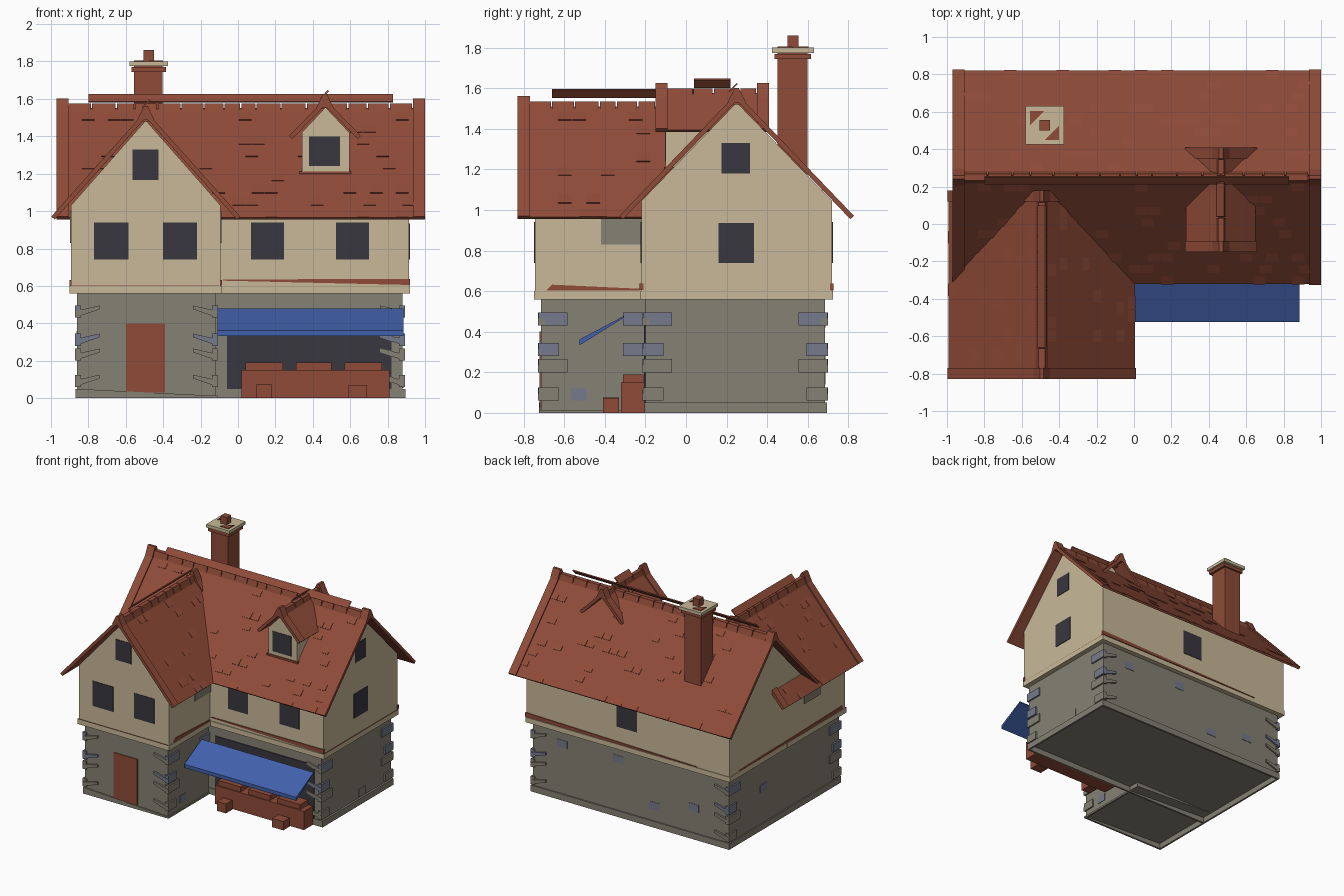
import bpy, bmesh, random
from mathutils import Vector

random.seed(4)
if "Cube" in bpy.data.objects:
    bpy.data.objects.remove(bpy.data.objects["Cube"])


def material(name, rgb):
    lin = [((c / 255 + 0.055) / 1.055) ** 2.4 for c in rgb] + [1]
    m = bpy.data.materials.new(name)
    m.use_nodes = True
    m.diffuse_color = lin
    m.node_tree.nodes["Principled BSDF"].inputs["Base Color"].default_value = lin
    return m


RED = material("red clay", (143, 75, 56))
CREAM = material("cream plaster", (200, 185, 152))
STONE = material("grey stone", (133, 129, 115))
SLATE = material("blue grey stone", (118, 122, 140))
BLUE = material("blue cloth", (66, 97, 172))
DARK = material("dark glass", (57, 55, 63))


class Part:
    """Collects prisms and boxes into one flat shaded object."""

    def __init__(self, name, mat):
        self.name, self.mat, self.bm = name, mat, bmesh.new()

    def prism(self, axis, pts, a, b):
        # Profile points are (y, z) along x, (x, z) along y or (x, y) along z
        place = {"x": lambda p, t: (t, *p), "y": lambda p, t: (p[0], t, p[1]),
                 "z": lambda p, t: (*p, t)}[axis]
        lo = [self.bm.verts.new(place(p, a)) for p in pts]
        hi = [self.bm.verts.new(place(p, b)) for p in pts]
        self.bm.faces.new(lo)
        self.bm.faces.new(hi[::-1])
        for i in range(len(pts)):
            j = (i + 1) % len(pts)
            self.bm.faces.new((lo[j], lo[i], hi[i], hi[j]))
        return self

    def box(self, x0, x1, y0, y1, z0, z1):
        return self.prism("z", [(x0, y0), (x1, y0), (x1, y1), (x0, y1)], z0, z1)

    def done(self):
        bmesh.ops.recalc_face_normals(self.bm, faces=self.bm.faces)
        mesh = bpy.data.meshes.new(self.name)
        self.bm.to_mesh(mesh)
        self.bm.free()
        mesh.materials.append(self.mat)
        ob = bpy.data.objects.new(self.name, mesh)
        bpy.context.collection.objects.link(ob)
        return ob


def box(name, mat, *size):
    return Part(name, mat).box(*size).done()


def gable(c, half, base, shoulder, apex):
    return [(c - half, base), (c + half, base), (c + half, shoulder), (c, apex), (c - half, shoulder)]


def roof(name, axis, c, half, eave, ridge, a, b, strip, tile, chance):
    """Two thin slabs, verge strips with pointed ends, loose tiles and ridge tiles."""
    part = Part(name, RED)
    for side in (-1, 1):
        top, low = Vector((c, ridge)), Vector((c + side * half, eave))
        run = low - top
        n = Vector((-run.y * side, abs(run.x))).normalized()

        def band(f0, f1, lift0, lift1, s, e):
            p, q = top + run * f0, top + run * f1
            part.prism(axis, [p, q, q + n * lift1, p + n * lift0], s, e)

        band(0, 1, .015, .015, a + .005, b - .005)
        band(-.02, 1, .024, .024, a, a + strip)
        band(-.02, 1, .024, .024, b - strip, b)
        rows = max(2, round(run.length / tile / 1.3))
        cols = int((b - a - 2 * strip) / tile)
        for r in range(rows):
            for k in range(cols):
                if random.random() < chance:
                    s = a + strip + (k + .5 * (r % 2)) * tile
                    band(r / rows, (r + 1) / rows, .012, .02, s, min(s + tile * .95, b - strip))
    for s in (a, b - strip):
        part.prism(axis, [(c - .045, ridge - .01), (c + .045, ridge - .01), (c + .01, ridge + .062), (c - .01, ridge + .062)], s, s + strip)
    s = a + strip
    while s < b - strip - .02:
        e = min(s + random.uniform(.08, .14), b - strip)
        w = tile * .5
        part.prism(axis, [(c - w, ridge - .02), (c + w, ridge - .02), (c + w * .5, ridge + .035), (c - w * .5, ridge + .035)], s, e - .006)
        s = e
    return part.done()


# Ground floor walls over a hollow plinth
box("ground_floor", STONE, -.86, .88, -.2, .685, .045, .57)
Part("wing_ground_floor", STONE).prism(
    "y", [(-.86, .045), (-.12, .01), (-.12, .57), (-.86, .57)], -.715, -.1).done()
plinth = Part("plinth", STONE)
plinth.box(-.87, .895, -.205, -.19, 0, .05)
plinth.box(-.87, .895, .68, .695, 0, .05)
plinth.box(-.87, -.855, -.205, .695, 0, .05)
plinth.box(.88, .895, -.205, .695, 0, .05)
plinth.prism("y", [(-.87, 0), (-.11, 0), (-.11, .012), (-.87, .05)], -.725, -.71)
plinth.box(-.87, -.855, -.725, -.19, 0, .05)
plinth.box(-.125, -.11, -.725, -.19, 0, .014)
plinth.done()

# Upper floor walls with gables
Part("upper_floor", CREAM).prism("x", gable(.25, .47, .565, 1.045, 1.53), -.89, .915).done()
Part("wing_upper_floor", CREAM).prism("y", gable(-.493, .4, .565, 1.03, 1.485), -.745, .1).done()
box("upper_skirt", CREAM, -.897, .92, -.225, .725, .56, .6)
box("wing_skirt", CREAM, -.9, -.087, -.75, 0, .56, .6)
box("wing_side_panel", STONE, -.899, -.088, -.42, -.22, .83, 1.0)

# Sloping red trim boards
trim = Part("trim_boards", RED)
trim.prism("y", [(-.08, .628), (.92, .605), (.92, .638), (-.08, .634)], -.228, -.21)
trim.prism("x", [(-.69, .603), (-.23, .603), (-.23, .612), (-.66, .632)], -.1, -.086)
trim.prism("y", [(-.6, .603), (.92, .605), (.92, .638), (-.6, .607)], .71, .727)
trim.prism("x", [(-.7, .603), (.6, .603), (.6, .608), (-.7, .632)], -.9, -.88)
trim.box(.9, .92, -.22, .72, .598, .602)
trim.box(-.9, -.1, -.75, -.74, .598, .602)
trim.done()

# Roofs
roof("main_roof", "x", .25, .56, .955, 1.54, -.97, 1.0, .065, .07, .17)
roof("wing_roof", "y", -.493, .487, .955, 1.5, -.83, .18, .06, .07, .17)
roof("dormer_roof", "y", .465, .175, 1.385, 1.565, -.15, .41, .06, .06, .15)

# Thin tilted plates above the ridges
caps = Part("ridge_caps", RED)
for axis, c, z, a, b in (("x", .21, 1.585, -.8, .83), ("y", -.515, 1.555, -.66, .1), ("y", .44, 1.605, .04, .22)):
    caps.prism(axis, [(c, z), (c + .006, z - .004), (c + .046, z + .036), (c + .04, z + .042)], a, b)
caps.done()

# Dormer
Part("dormer_wall", CREAM).prism("y", gable(.468, .127, 1.21, 1.42, 1.555), -.1, .3).done()
box("dormer_sill", RED, .33, .605, -.108, -.05, 1.198, 1.212)

# Windows as thin plates
panes = Part("windows", DARK)
for x0, x1, y, z0, z1 in ((-.77, -.585, -.745, .74, .94), (-.4, -.22, -.745, .74, .94),
                          (-.565, -.425, -.745, 1.165, 1.33), (.07, .245, -.22, .74, .94),
                          (.525, .7, -.22, .74, .94), (.38, .545, -.1, 1.24, 1.4)):
    panes.box(x0, x1, y - .004, y + .004, z0, z1)
panes.box(-.07, .11, .716, .724, .74, .94)
panes.box(.911, .919, .16, .335, .74, .935)
panes.box(.911, .919, .175, .315, 1.18, 1.33)
panes.done()

# Door and shop opening
box("door", RED, -.6, -.39, -.722, -.714, .03, .4)
box("shop_opening", DARK, -.06, .82, -.207, -.199, .05, .48)

# Awning tapering towards the wall, and counter
Part("awning", BLUE).prism("x", [(-.525, .333), (-.525, .362), (-.305, .478), (-.305, .47)], -.11, .885).done()
box("counter", RED, .02, .81, -.32, -.2, 0, .15)
goods = Part("counter_trays", RED)
for x0, x1 in ((.04, .24), (.31, .5), (.57, .77)):
    goods.box(x0, x1, -.31, -.21, .15, .19)
goods.done()
crates = Part("crates", RED)
crates.box(.1, .18, -.41, -.33, 0, .075)
crates.box(.59, .69, -.41, -.33, 0, .07)
crates.done()

# Corner stones, flat on the sides and wedge shaped on front and back
grey, slate = Part("corner_stones", STONE), Part("slate_corner_stones", SLATE)
for cx, cy, dx, dy in ((.88, -.2, -1, 1), (.88, .685, -1, -1), (-.86, .685, 1, -1),
                       (-.86, -.715, 1, 1), (-.12, -.715, -1, 1)):
    for i, z in enumerate((.06, .2, .28, .43)):
        part = slate if i > 1 else grey
        long = .09 if i % 2 == 0 else .13
        part.prism("x", [(cy - dy * .012, z), (cy + dy * long, z),
                         (cy + dy * long, z + .065), (cy - dy * .012, z + .065)],
                   cx - dx * .012, cx + dx * .02)
        (slate if i == 2 else grey).prism(
            "y", [(cx - dx * .012, z), (cx + dx * .12, z + .045),
                  (cx + dx * .12, z + .065), (cx - dx * .012, z + .035)],
            cy - dy * .014, cy + dy * .02)
for z in (.28, .43):
    slate.box(-.13, -.108, -.31, -.2, z, z + .065)
grey.box(-.125, -.115, -.43, -.33, .28, .345)
grey.box(.875, .886, .27, .36, .055, .12)
grey.done()
slate.done()

# Scattered wall stones
stones = Part("wall_stones", SLATE)
for x, z in ((.62, .42), (.12, .43), (-.2, .14), (-.55, .22)):
    stones.box(x - .045, x + .045, .68, .688, z, z + .06)
stones.box(-.125, -.117, -.57, -.49, .06, .12)
stones.box(-.863, -.855, .2, .29, .3, .36)
stones.done()

# Chimney with cap
box("chimney", RED, -.555, -.405, .45, .6, 1.0, 1.78)
box("chimney_collar", RED, -.57, -.385, .435, .615, 1.745, 1.77)
box("chimney_cap", CREAM, -.58, -.375, .425, .63, 1.775, 1.8)
flue = Part("chimney_top", RED)
flue.box(-.505, -.45, .5, .555, 1.8, 1.86)
flue.prism("z", [(-.555, .605), (-.48, .605), (-.555, .53)], 1.8, 1.806)
flue.prism("z", [(-.4, .45), (-.475, .45), (-.4, .525)], 1.8, 1.806)
flue.done()
